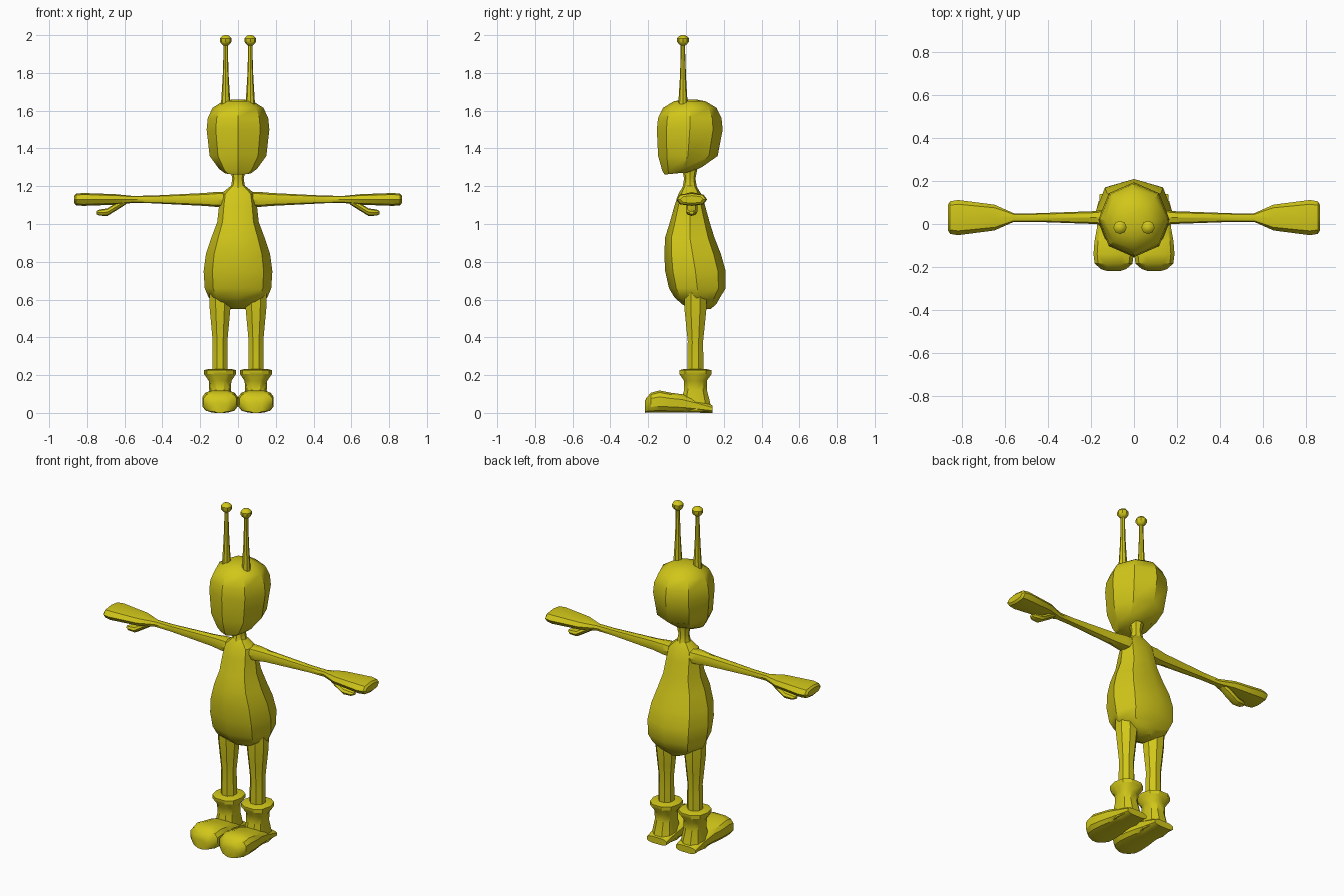
import bpy
import bmesh
from math import sin, cos, pi, radians, copysign
from mathutils import Vector

if "Cube" in bpy.data.objects:
    bpy.data.objects.remove(bpy.data.objects["Cube"])

skin = bpy.data.materials.new("mustard yellow")
skin.use_nodes = True
skin.diffuse_color = (.64, .57, .01, 1)
skin.node_tree.nodes["Principled BSDF"].inputs["Base Color"].default_value = skin.diffuse_color


def finish(name, bm, mirror):
    """Turn a bmesh into a shaded object, mirrored across x if asked."""
    bmesh.ops.recalc_face_normals(bm, faces=bm.faces)
    mesh = bpy.data.meshes.new(name)
    bm.to_mesh(mesh)
    bm.free()
    mesh.materials.append(skin)
    part = bpy.data.objects.new(name, mesh)
    bpy.context.collection.objects.link(part)
    if mirror:
        part.modifiers.new("Mirror", "MIRROR").use_mirror_merge = False
    bpy.ops.object.select_all(action="DESELECT")
    bpy.context.view_layer.objects.active = part
    part.select_set(True)
    bpy.ops.object.shade_smooth_by_angle(angle=radians(35))
    return part


def loft(name, axis, sections, sides=8, power=1, turn=0, mirror=True):
    """Skin rings along one world axis. The other two axes, in order, are u and v.
    A section is (position, half size u, half size v, centre u, centre v).
    A power below one makes the rings boxier."""
    u, v = [i for i in range(3) if i != axis]
    bm = bmesh.new()
    rings = []
    for position, half_u, half_v, centre_u, centre_v in sections:
        ring = []
        for k in range(sides):
            angle = 2 * pi * (k + turn) / sides
            c, s = cos(angle), sin(angle)
            point = Vector()
            point[axis] = position
            point[u] = centre_u + half_u * copysign(abs(c) ** power, c)
            point[v] = centre_v + half_v * copysign(abs(s) ** power, s)
            ring.append(bm.verts.new(point))
        rings.append(ring)
    for lower, upper in zip(rings, rings[1:]):
        for k in range(sides):
            n = (k + 1) % sides
            bm.faces.new((lower[k], lower[n], upper[n], upper[k]))
    bm.faces.new(rings[0])
    bm.faces.new(rings[-1])
    return finish(name, bm, mirror)


body_y = .02    # centre line of head, neck and upper torso
arm_y, arm_z = .03, 1.13
leg_x, leg_y = .095, .05

# Head: height, radius, shift in y; a little deeper than wide
head_rows = [(1.26, .07, -.06), (1.28, .1, -.04), (1.36, .15, -.01), (1.5, .166, 0),
             (1.56, .16, 0), (1.615, .135, 0), (1.65, .08, 0), (1.66, .03, 0)]
head = loft("head", 2, [(z, r, r * 1.05, 0, body_y + shift) for z, r, shift in head_rows],
            mirror=False)
# Slope the underside up towards the back
for vert in head.data.vertices:
    if vert.co.z < 1.3:
        vert.co.z += .1 * (vert.co.y + .13)

# Pear-shaped torso: height, half width, half depth, shift in y
torso_rows = [(.55, .04, .05, .06), (.575, .1, .09, .05), (.61, .155, .12, .04),
              (.66, .176, .15, .04), (.75, .182, .16, .03), (.84, .17, .15, .015),
              (.93, .14, .13, 0), (1.01, .11, .105, 0), (1.1, .1, .08, 0),
              (1.16, .09, .06, 0), (1.2, .04, .035, 0)]
loft("torso", 2, [(z, w, d, 0, body_y + shift) for z, w, d, shift in torso_rows],
     power=.85, mirror=False)

# Narrow neck, flaring at both ends
neck_rows = [(1.17, .05), (1.2, .037), (1.24, .03), (1.3, .042)]
loft("neck", 2, [(z, r, r, 0, body_y) for z, r in neck_rows], mirror=False)

# Arms flowing into flat mitten hands: reach, half depth, half height
arm_rows = [(.07, .044, .04), (.11, .042, .04), (.18, .03, .034), (.46, .02, .02),
            (.56, .02, .019), (.65, .06, .028), (.82, .082, .034), (.857, .076, .031),
            (.867, .06, .02)]
loft("arms_and_hands", 0, [(x, d, h, arm_y, arm_z) for x, d, h in arm_rows], power=.8)

# Thumbs hanging below the palms: reach, radius, drop
thumb_rows = [(.59, .014, .01), (.63, .02, .03), (.69, .02, .067), (.735, .016, .07),
              (.75, .008, .07)]
loft("thumbs", 0, [(x, r * 1.5, r, arm_y, arm_z - drop) for x, r, drop in thumb_rows])

# Legs: height, half width, half depth
leg_rows = [(.2, .044, .045), (.3, .044, .045), (.38, .042, .044), (.46, .05, .053),
            (.56, .06, .064), (.64, .062, .064)]
loft("legs", 2, [(z, w, d, leg_x, leg_y) for z, w, d in leg_rows], turn=.5)

# Boot shafts with a flared cuff
shaft_rows = [(.01, .07, .09), (.06, .066, .08), (.12, .057, .063), (.17, .06, .063),
              (.205, .084, .088), (.226, .084, .088), (.233, .06, .06)]
loft("boot_shafts", 2, [(z, w, d, leg_x, leg_y) for z, w, d in shaft_rows],
     sides=10, power=.85)

# Rounded boot toes on a flat sole: y, half width, half height
foot_rows = [(.14, .066, .02), (.06, .07, .036), (-.02, .08, .05), (-.08, .091, .054),
             (-.14, .096, .06), (-.185, .09, .054), (-.21, .06, .04), (-.218, .035, .03)]
loft("boot_feet", 1, [(y, w, h, leg_x, h) for y, w, h in foot_rows],
     sides=12, power=.65, turn=.5)

# Antennae with knobbed tips: height, radius
antenna_rows = [(1.6, .027), (1.65, .024), (1.78, .016), (1.9, .012), (1.945, .012),
                (1.953, .022), (1.965, .031), (1.983, .031), (1.995, .02), (2, .008)]
loft("antennae", 2, [(z, r, r, .065, -.016) for z, r in antenna_rows])
